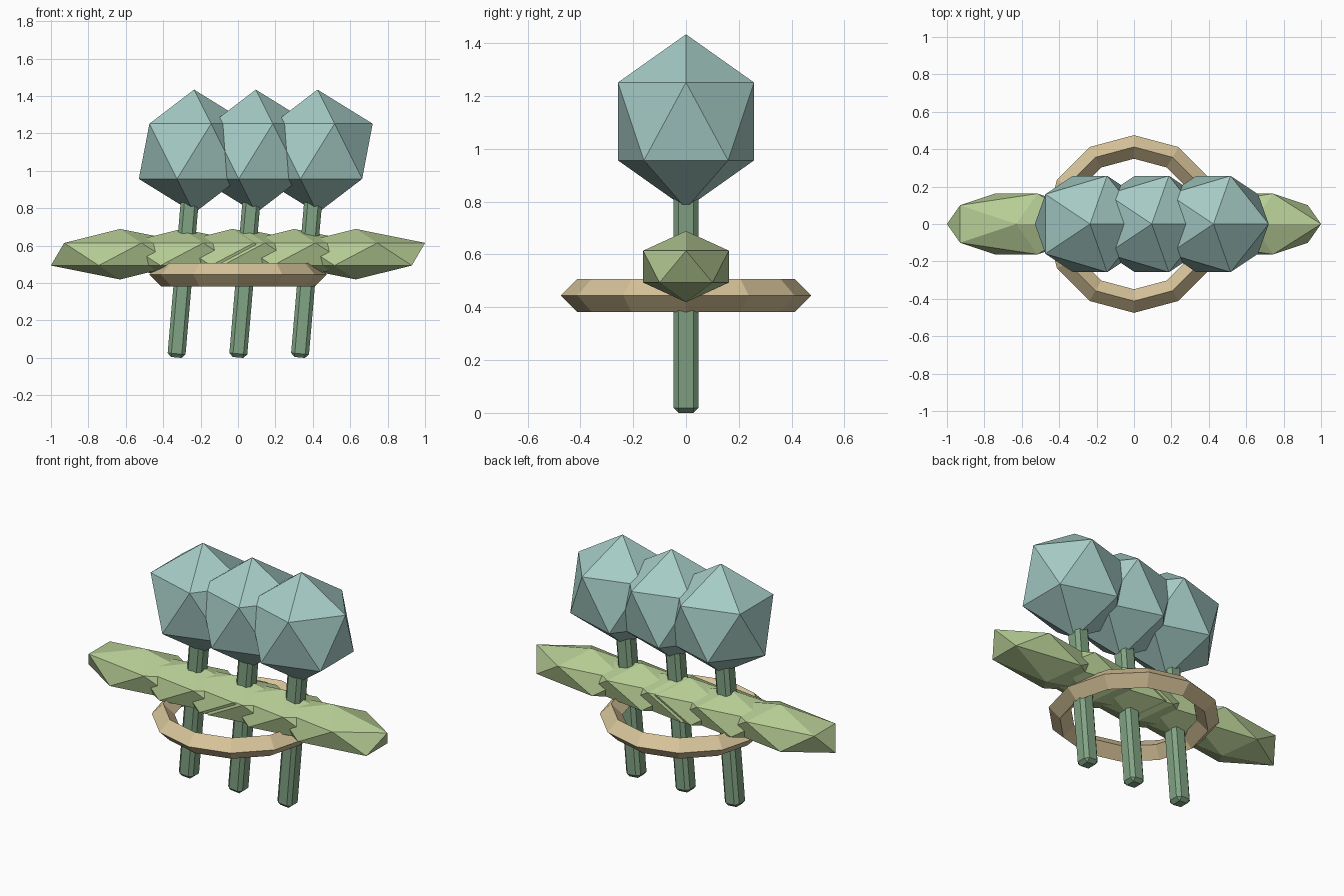
import bpy
import math

if "Cube" in bpy.data.objects:
    bpy.data.objects.remove(bpy.data.objects["Cube"])

STEM_X = (-0.33, 0.0, 0.33)
LEAN = 0.086            # stem lean towards +x, radians


def material(name, rgb):
    m = bpy.data.materials.new(name)
    m.diffuse_color = (*rgb, 1.0)
    m.use_nodes = True
    m.node_tree.nodes["Principled BSDF"].inputs["Base Color"].default_value = m.diffuse_color
    return m


GREEN = material("stem_green", (0.22, 0.37, 0.23))
LEAF = material("leaf_green", (0.47, 0.61, 0.30))
BLUE = material("bulb_blue", (0.38, 0.60, 0.56))
TAN = material("ring_tan", (0.68, 0.55, 0.32))


def finish(name, mat):
    ob = bpy.context.object
    ob.name = name
    ob.data.materials.append(mat)
    return ob


def gem(name, loc, radii, mat):
    bpy.ops.mesh.primitive_ico_sphere_add(subdivisions=1, radius=1, location=loc)
    ob = finish(name, mat)
    ob.scale = radii
    return ob


def stem(name, x, length=1.0, width=0.096):
    # chamfered square post leaning sideways from its base
    half = length / 2
    loc = (x + half * math.sin(LEAN), 0, 0.002 + half * math.cos(LEAN))
    bpy.ops.mesh.primitive_cube_add(size=1, location=loc, rotation=(0, LEAN, 0))
    ob = finish(name, GREEN)
    ob.scale = (width, width, length)
    bpy.ops.object.transform_apply(location=False, rotation=False, scale=True)
    bev = ob.modifiers.new("chamfer", 'BEVEL')
    bev.width = 0.02
    bev.segments = 1


for i, x in enumerate(STEM_X, 1):
    stem(f"stem_{i}", x)
    # flower bulb on the leaning stem's tip
    gem(f"bulb_{i}", (x + 0.095, 0, 1.104), (0.33, 0.303, 0.33), BLUE)
    # pair of long leaves, one each side
    for side, s in (("left", -1), ("right", 1)):
        gem(f"leaf_{side}_{i}", (x + 0.3 * s, 0, 0.554), (0.414, 0.191, 0.135), LEAF)

# binding ring around the bunch
bpy.ops.mesh.primitive_torus_add(major_segments=12, minor_segments=4,
                                 major_radius=0.412, minor_radius=0.063,
                                 location=(0, 0, 0.445))
finish("binding_ring", TAN)
